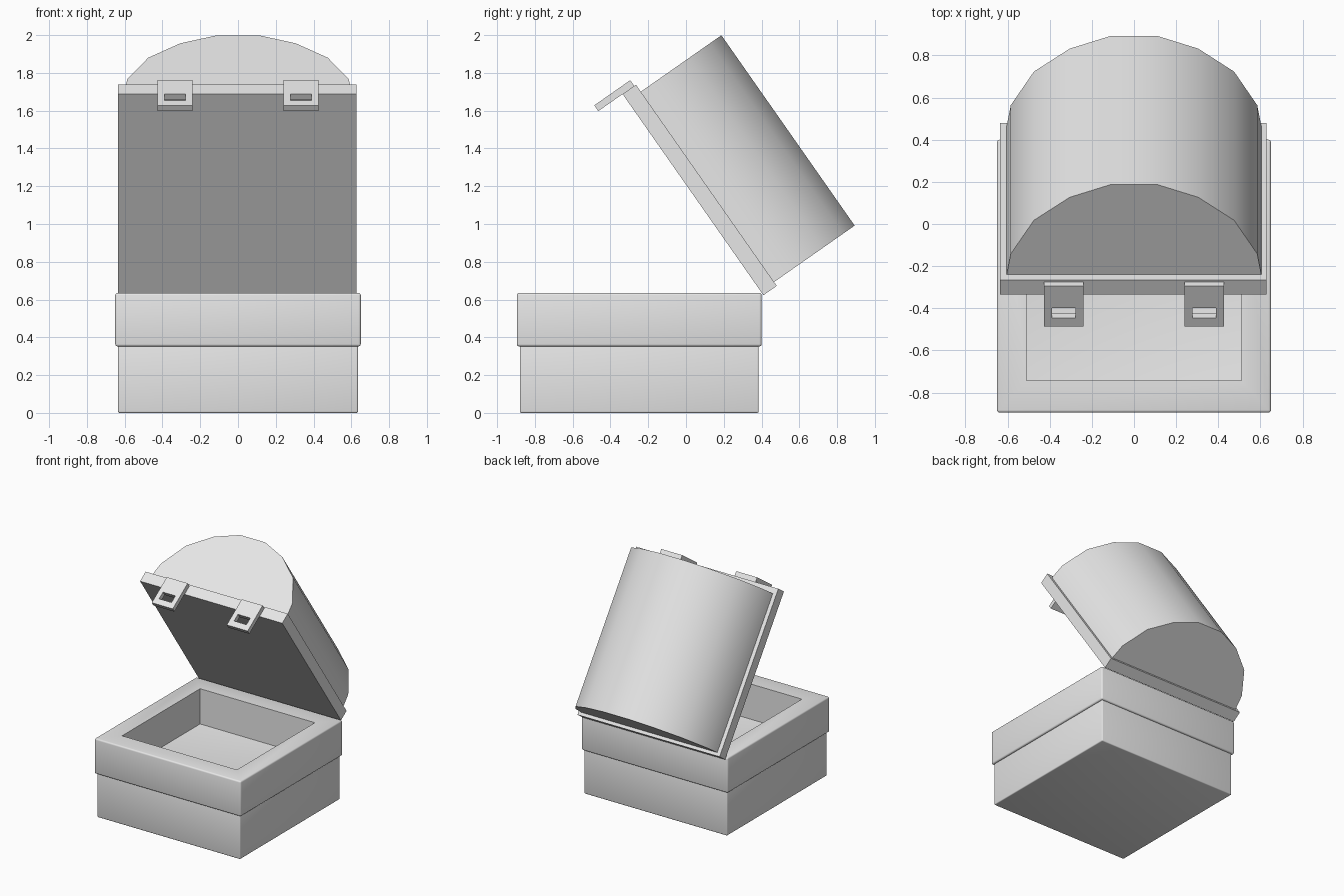
import bpy, bmesh, math
from mathutils import Matrix, Vector

cube = bpy.data.objects.get("Cube")
if cube:
    bpy.data.objects.remove(cube)

grey = bpy.data.materials.new("light_grey")
grey.use_nodes = True
grey.diffuse_color = (0.8, 0.8, 0.8, 1)
grey.node_tree.nodes["Principled BSDF"].inputs["Base Color"].default_value = (0.8, 0.8, 0.8, 1)

# The lid swings back about the rear rim; its local y runs from front to hinge
LID = Matrix.Translation((0, 0.41, 0.623)) @ Matrix.Rotation(math.radians(-55), 4, 'X')


def box(lo, hi, bevel=0):
    """Box between two corners, with optional rounded edges."""
    bm = bmesh.new()
    lo, hi = Vector(lo), Vector(hi)
    size = hi - lo
    bmesh.ops.create_cube(bm, size=1, matrix=Matrix.Translation((lo + hi) / 2) @ Matrix.Diagonal((*size, 1)))
    if bevel:
        bmesh.ops.bevel(bm, geom=bm.edges[:], offset=bevel, segments=3, profile=0.5, affect='EDGES')
    return bm


def top_face(bm):
    bm.normal_update()
    return max(bm.faces, key=lambda f: f.calc_area() * f.normal.z)


def finish(bm, name, matrix=None):
    """Turn a bmesh into a shaded grey object."""
    bmesh.ops.recalc_face_normals(bm, faces=bm.faces[:])
    mesh = bpy.data.meshes.new(name)
    bm.to_mesh(mesh)
    bm.free()
    mesh.materials.append(grey)
    obj = bpy.data.objects.new(name, mesh)
    bpy.context.collection.objects.link(obj)
    if matrix:
        obj.matrix_world = matrix
    bpy.ops.object.select_all(action='DESELECT')
    obj.select_set(True)
    bpy.context.view_layer.objects.active = obj
    bpy.ops.object.shade_smooth_by_angle(angle=math.radians(35))
    return obj


# Lower body, open under the rim so the pocket can sink into it
bm = box((-0.635, -0.88, 0), (0.635, 0.385, 0.36), 0.008)
bmesh.ops.delete(bm, geom=[top_face(bm)], context='FACES')
finish(bm, "lower_body")

# Wide rim with a rectangular pocket sunk from its top
bm = box((-0.65, -0.895, 0.352), (0.65, 0.40, 0.635), 0.012)
top = top_face(bm)
bmesh.ops.inset_region(bm, faces=[top], thickness=0.12)
for v in top.verts:
    v.co.x = math.copysign(0.51, v.co.x)
    v.co.y = -0.2475 + math.copysign(0.495, v.co.y + 0.2475)
pocket = bmesh.ops.extrude_face_region(bm, geom=[top])
for v in pocket["geom"]:
    if isinstance(v, bmesh.types.BMVert):
        v.co.z = 0.332
if top.is_valid:
    bmesh.ops.delete(bm, geom=[top], context='FACES_ONLY')
finish(bm, "rim_with_pocket")

# Flat lid plate
finish(box((-0.635, -1.30, 0), (0.628, 0, 0.086)), "lid_plate", LID)

# Rounded lid: half outline mirrored, then extruded along the lid
half = [(0.605, 0.08), (0.585, 0.205), (0.475, 0.40), (0.305, 0.533), (0.11, 0.607)]
outline = half + [(-x, z) for x, z in reversed(half)]
bm = bmesh.new()
end = bm.faces.new([bm.verts.new((x, -1.255, z)) for x, z in outline])
barrel = bmesh.ops.extrude_face_region(bm, geom=[end], use_keep_orig=True)
bmesh.ops.translate(bm, vec=(0, 1.23, 0),
                    verts=[g for g in barrel["geom"] if isinstance(g, bmesh.types.BMVert)])
finish(bm, "lid_barrel", LID)

# Clasps: plates with a slot, hanging from the lid's front edge
for side, name in ((1, "left_clasp"), (-1, "right_clasp")):
    bm = bmesh.new()
    outer = [(-0.093, -0.157), (0.093, -0.157), (0.093, 0.075), (-0.093, 0.075)]
    slot = [(-0.055, -0.11), (0.055, -0.11), (0.055, -0.05), (-0.055, -0.05)]
    rings = [[bm.verts.new((side * 0.333 + x, y, z)) for x, z in ring]
             for ring, y in ((outer, -1.30), (outer, -1.337), (slot, -1.337), (slot, -1.30))]
    for k in range(4):
        a, b = rings[k], rings[(k + 1) % 4]
        for i in range(4):
            j = (i + 1) % 4
            bm.faces.new((a[i], a[j], b[j], b[i]))
    finish(bm, name, LID)
